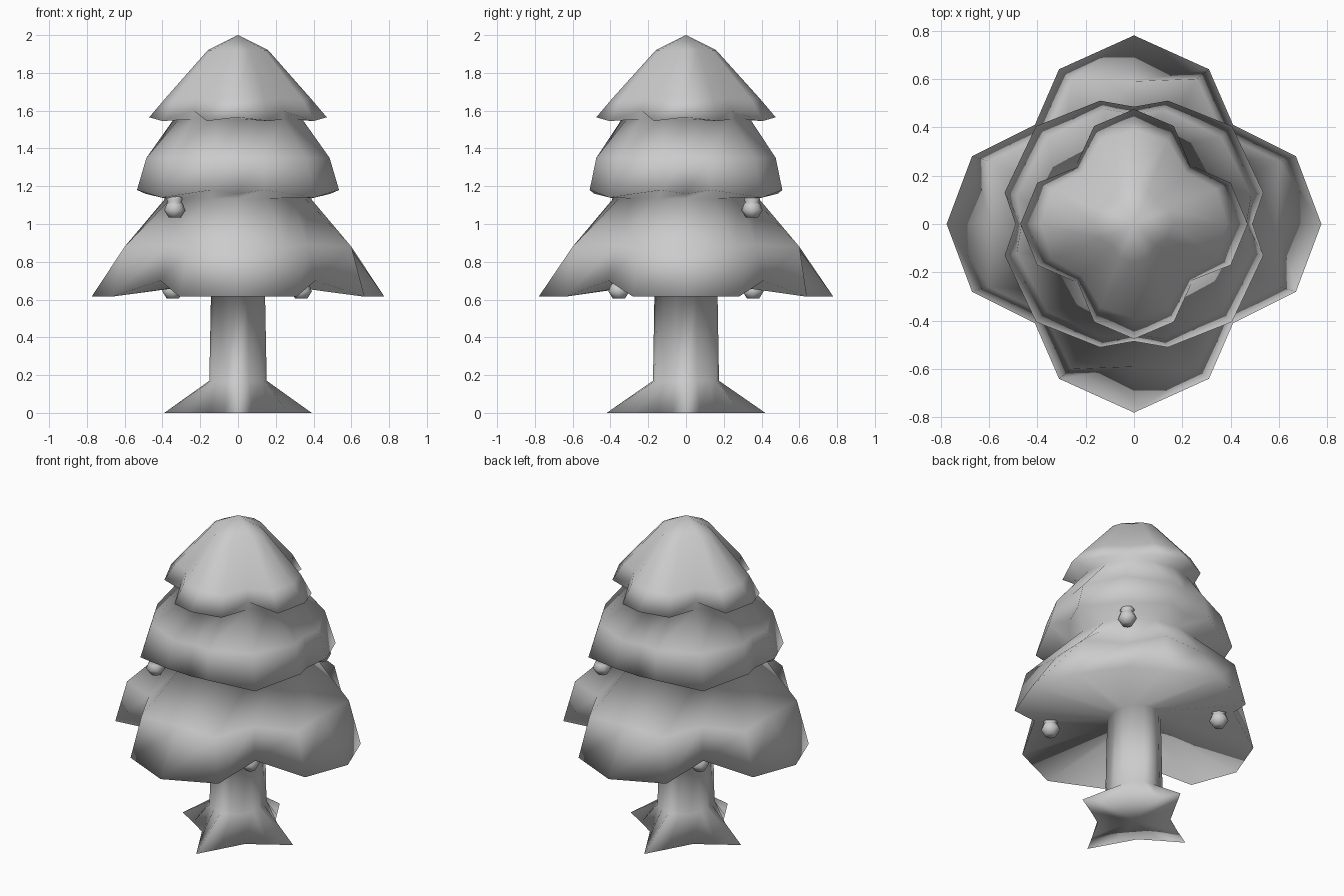
import bpy, bmesh, math

if "Cube" in bpy.data.objects:
    bpy.data.objects.remove(bpy.data.objects["Cube"])


def finish(name, bm):
    bmesh.ops.recalc_face_normals(bm, faces=bm.faces)
    mesh = bpy.data.meshes.new(name)
    bm.to_mesh(mesh)
    bm.free()
    mesh.shade_smooth()
    ob = bpy.data.objects.new(name, mesh)
    bpy.context.collection.objects.link(ob)


def skin(bm, loops):
    """Bridge consecutive vertex loops with quads."""
    n = len(loops[0])
    for lo, hi in zip(loops, loops[1:]):
        for i in range(n):
            j = (i + 1) % n
            bm.faces.new((lo[i], lo[j], hi[j], hi[i]))


def lobed(z_axis, z_side, z_diag, ax, ay, side_x, side_y, diag):
    """16-point ring mirrored in x and y: axis tips, side points next to them, diagonals."""
    quarter = [(ax, 0, z_axis), (*side_x, z_side), (diag, diag, z_diag),
               (*side_y, z_side), (0, ay, z_axis)]
    second = [(-x, y, z) for x, y, z in reversed(quarter)]
    half = quarter + second[1:]
    return half[:-1] + [(-x, -y, z) for x, y, z in half[:-1]]


def round_ring(r, z, y_scale=1.0, diag=1.0):
    s, c = r * math.sin(math.pi / 8), r * math.cos(math.pi / 8)
    return lobed(z, z, z, r, r * y_scale, (c, s), (s, c * y_scale), r * .707 * diag)


rings = [
    # Trunk with four flared roots
    lobed(0, 0, 0, .39, .42, (.265, .075), (.075, .285), .15),
    round_ring(.152, .17, 1.15, 1.1),
    round_ring(.142, .69, 1.17, 1.1),
    # Lower foliage: lobes on the axes
    lobed(.615, .615, .70, .775, .78, (.67, .28), (.31, .64), .41),
    lobed(.88, .88, .89, .59, .59, (.60, .26), (.26, .60), .37),
    round_ring(.385, 1.135, 1, 1.05),
    # Middle foliage: lobes on the diagonals
    lobed(1.16, 1.18, 1.14, .49, .485, (.535, .13), (.14, .51), .405),
    lobed(1.35, 1.35, 1.35, .465, .455, (.485, .12), (.12, .475), .36),
    round_ring(.34, 1.555),
    # Top foliage with a blunt tip
    lobed(1.565, 1.545, 1.60, .47, .475, (.40, .17), (.165, .405), .235),
    lobed(1.665, 1.66, 1.67, .385, .39, (.34, .145), (.14, .345), .215),
    lobed(1.92, 1.92, 1.92, .16, .16, (.14, .06), (.06, .14), .09),
]
bm = bmesh.new()
loops = [[bm.verts.new(p) for p in ring] for ring in rings]
skin(bm, loops)
for loop, z in ((loops[0], 0), (loops[-1], 2.0)):
    tip = bm.verts.new((0, 0, z))
    for i in range(16):
        bm.faces.new((loop[i], loop[(i + 1) % 16], tip))
finish("trunk_and_foliage", bm)

# Hanging ornaments: faceted bauble with a narrower cap
spots = [("upper", .345, .35, 1.085), ("upper", -.335, -.35, 1.085),
         ("lower", .335, -.355, .655), ("lower", -.345, .355, .655)]
profile = [(.032, -.05), (.056, -.012), (.045, .018), (.036, .03), (.043, .045), (.03, .07)]
for k, (level, x, y, z) in enumerate(spots):
    bm = bmesh.new()
    loops = [[bm.verts.new((x + r * math.cos(i * math.pi / 4),
                            y + r * math.sin(i * math.pi / 4), z + h))
              for i in range(8)] for r, h in profile]
    skin(bm, loops)
    bm.faces.new(loops[0])
    bm.faces.new(loops[-1])
    finish(f"{level}_ornament_{k % 2 + 1}", bm)
